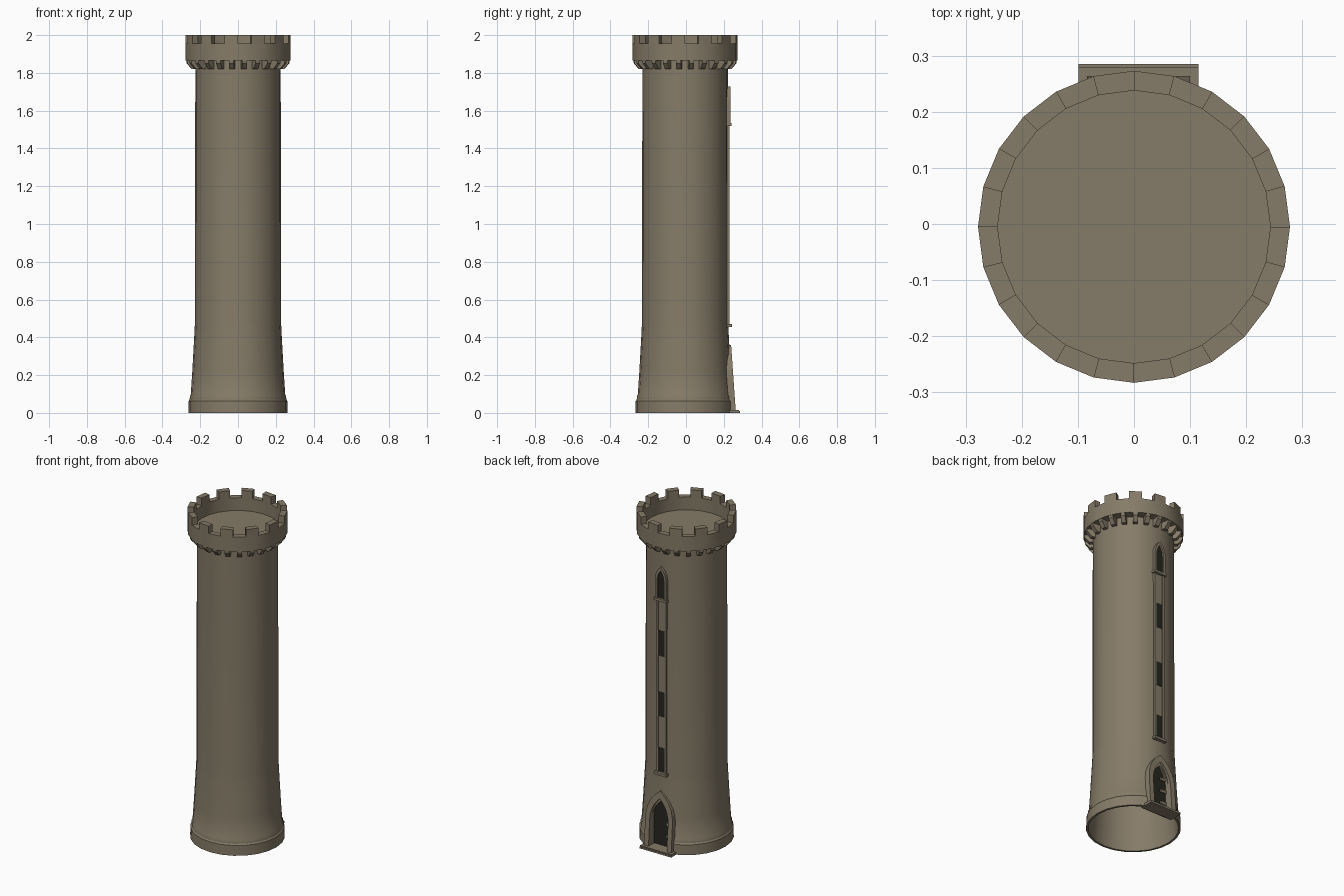
import bpy, bmesh, math
from mathutils import Matrix, Vector

if "Cube" in bpy.data.objects:
    bpy.data.objects.remove(bpy.data.objects["Cube"])

SIDES = 24
CENTRE = Vector((0, -0.005, 0))   # tower axis
DOOR_X = 0.008                    # centre line of door and windows


def material(name, colour):
    m = bpy.data.materials.new(name)
    m.use_nodes = True
    m.diffuse_color = colour
    m.node_tree.nodes["Principled BSDF"].inputs["Base Color"].default_value = colour
    return m


STONE = material("tan stone", (0.235, 0.198, 0.137, 1))
DARK = material("dark opening", (0.02, 0.019, 0.014, 1))


def finish(name, bm, mat, smooth=False):
    bmesh.ops.recalc_face_normals(bm, faces=bm.faces)
    mesh = bpy.data.meshes.new(name)
    bm.to_mesh(mesh)
    bm.free()
    mesh.materials.append(mat)
    ob = bpy.data.objects.new(name, mesh)
    bpy.context.collection.objects.link(ob)
    if smooth:
        bpy.ops.object.select_all(action="DESELECT")
        ob.select_set(True)
        bpy.context.view_layer.objects.active = ob
        bpy.ops.object.shade_smooth_by_angle(angle=math.radians(30))
    return ob


def lathe(profile):
    """Closed (radius, z) profile turned round the tower axis."""
    bm = bmesh.new()
    rings = []
    for i in range(SIDES):
        a = math.tau * i / SIDES
        d = Vector((math.cos(a), math.sin(a), 0))
        rings.append([bm.verts.new(CENTRE + d * r + Vector((0, 0, z))) for r, z in profile])
    faces = []
    n = len(profile)
    for i in range(SIDES):
        p, q = rings[i], rings[(i + 1) % SIDES]
        faces.append([bm.faces.new((p[j], q[j], q[(j + 1) % n], p[(j + 1) % n]))
                      for j in range(n)])
    return bm, faces


def add_box(bm, x0, x1, y0, y1, z0, z1):
    size = Matrix.Diagonal((x1 - x0, y1 - y0, z1 - z0, 1))
    mid = Matrix.Translation(((x0 + x1) / 2, (y0 + y1) / 2, (z0 + z1) / 2))
    bmesh.ops.create_cube(bm, size=1, matrix=mid @ size)


def box(name, mat, half, y0, y1, z0, z1, x=DOOR_X):
    bm = bmesh.new()
    add_box(bm, x - half, x + half, y0, y1, z0, z1)
    return finish(name, bm, mat)


def arch(w, spring, h, z0, steps=5):
    """Pointed arch outline, from one foot over the tip to the other."""
    rise = h - spring
    c = (rise * rise - w * w) / (2 * w)
    end = math.atan2(rise, c)
    half = [(w, 0)] + [((w + c) * math.cos(end * i / steps) - c,
                        spring + (w + c) * math.sin(end * i / steps)) for i in range(steps + 1)]
    half[-1] = (0, h)
    pts = half + [(-x, z) for x, z in half[-2::-1]]
    return [(DOOR_X + x, z0 + z) for x, z in pts]


def arch_solid(name, mat, outline, y0, y1):
    bm = bmesh.new()
    loops = [[bm.verts.new((x, y, z)) for x, z in outline] for y in (y0, y1)]
    for loop in loops:
        bm.faces.new(loop)
    n = len(outline)
    for i in range(n):
        j = (i + 1) % n
        bm.faces.new((loops[0][i], loops[0][j], loops[1][j], loops[1][i]))
    return finish(name, bm, mat)


def arch_frame(name, outer, inner, y0, y1, lean=0):
    """Arched surround whose front leans back with height."""
    bm = bmesh.new()
    sections = []
    for (xo, zo), (xi, zi) in zip(outer, inner):
        sections.append([bm.verts.new(p) for p in (
            (xo, y0, zo), (xo, y1 - lean * zo, zo), (xi, y1 - lean * zi, zi), (xi, y0, zi))])
    for p, q in zip(sections, sections[1:]):
        for j in range(4):
            k = (j + 1) % 4
            bm.faces.new((p[j], q[j], q[k], p[k]))
    bm.faces.new(sections[0])
    bm.faces.new(sections[-1])
    return finish(name, bm, STONE)


# Tower wall: plinth, flared foot and tall shaft as a hollow shell
outer_wall = [(0.263, 0), (0.262, 0.062), (0.256, 0.07), (0.255, 0.088), (0.25, 0.098),
              (0.242, 0.22), (0.232, 0.4), (0.228, 0.48), (0.226, 1.87)]
inner_wall = [(0.214, 1.87), (0.216, 0.48), (0.22, 0.4), (0.25, 0)]
bm, _ = lathe(outer_wall + inner_wall)
wall = finish("tower_wall", bm, STONE, smooth=True)

# Doorway cut through the wall
door_inner = arch(0.062, 0.18, 0.315, 0)
cutter = arch_solid("doorway_cutter", STONE, arch(0.064, 0.18, 0.317, -0.02), 0.12, 0.4)
cutter.hide_render = True
cutter.hide_viewport = True
cut = wall.modifiers.new("doorway", "BOOLEAN")
cut.operation = "DIFFERENCE"
cut.solver = "EXACT"
cut.object = cutter

# Crown: parapet ring with every second top segment raised
bm, faces = lathe([(0.222, 1.865), (0.278, 1.865), (0.278, 1.955), (0.243, 1.955),
                   (0.243, 1.875), (0.222, 1.875)])
tops = [faces[i][2] for i in range(1, SIDES, 2)]
raised = bmesh.ops.extrude_discrete_faces(bm, faces=tops)["faces"]
for f in raised:
    bmesh.ops.translate(bm, verts=f.verts, vec=(0, 0, 0.045))
finish("battlements", bm, STONE, smooth=True)

# Roof deck inside the parapet
bm = bmesh.new()
bmesh.ops.create_circle(bm, cap_ends=True, segments=SIDES, radius=0.243,
                        matrix=Matrix.Translation(CENTRE + Vector((0, 0, 1.877))))
finish("roof_deck", bm, STONE)

# Corbels under the crown
bm = bmesh.new()
corbel = [(0.215, 1.868), (0.274, 1.868), (0.272, 1.85), (0.245, 1.82), (0.215, 1.82)]
for i in range(SIDES):
    turn = Matrix.Translation(CENTRE) @ Matrix.Rotation(math.tau * (i + 0.5) / SIDES, 4, "Z")
    sides = [[bm.verts.new(turn @ Vector((r, t, z))) for r, z in corbel] for t in (-0.013, 0.013)]
    for s in sides:
        bm.faces.new(s)
    for j in range(len(corbel)):
        k = (j + 1) % len(corbel)
        bm.faces.new((sides[0][j], sides[0][k], sides[1][k], sides[1][j]))
finish("corbels", bm, STONE)

# Door: surround, recessed leaf, hinge bars and step
arch_frame("door_surround", arch(0.092, 0.19, 0.36, 0), door_inner, 0.205, 0.264, lean=0.07)
arch_solid("door_leaf", DARK, arch(0.066, 0.18, 0.32, 0), 0.2, 0.208)
for i in range(3):
    z = 0.07 + 0.075 * i
    box(f"door_hinge_{i + 1}", STONE, 0.02, 0.206, 0.215, z, z + 0.018, x=DOOR_X - 0.042)
box("door_step", STONE, 0.107, 0.2, 0.28, 0, 0.016)
box("door_step_lip", STONE, 0.107, 0.28, 0.285, 0, 0.01)

# Window strip: two rails, stone infill and dark slits between
bm = bmesh.new()
for side in (-1, 1):
    x = DOOR_X + side * 0.028
    add_box(bm, x - 0.006, x + 0.006, 0.205, 0.23, 0.465, 1.53)
finish("window_strip_rails", bm, STONE)
slits = [(0.475, 0.62), (0.81, 0.96), (1.18, 1.335)]
box("window_strip_infill", STONE, 0.024, 0.205, 0.2245, 0.465, 1.53)
for i, (z0, z1) in enumerate(slits):
    box(f"slit_window_{i + 1}", DARK, 0.022, 0.218, 0.226, z0, z1)
box("lower_sill", STONE, 0.042, 0.2, 0.243, 0.456, 0.471)

# Top window with pointed surround
pane = arch(0.023, 0.115, 0.175, 1.53)
arch_frame("top_window_surround", arch(0.037, 0.12, 0.198, 1.53), pane, 0.2, 0.236)
arch_solid("top_window_pane", DARK, pane, 0.219, 0.226)
box("top_sill", STONE, 0.043, 0.2, 0.24, 1.52, 1.535)
